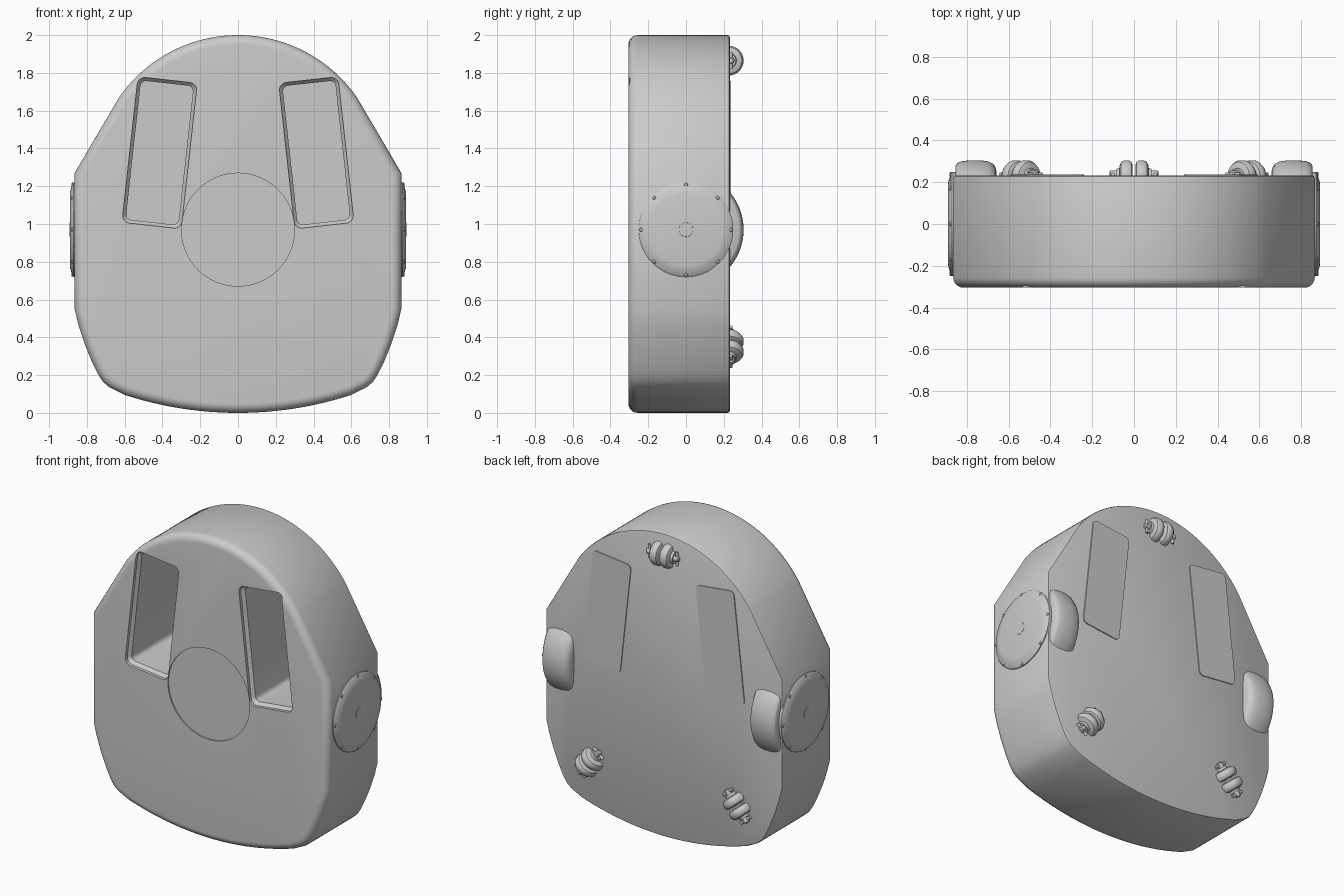
import bpy, bmesh
from math import sin, cos, pi, radians, asin
from mathutils import Vector, Matrix

if "Cube" in bpy.data.objects:
    bpy.data.objects.remove(bpy.data.objects["Cube"])

BACK, FRONT, AXLE_Z = 0.232, -0.305, 0.97


def finish(name, bm, smooth=35):
    bmesh.ops.remove_doubles(bm, verts=bm.verts, dist=1e-5)
    bmesh.ops.recalc_face_normals(bm, faces=bm.faces)
    me = bpy.data.meshes.new(name)
    bm.to_mesh(me)
    bm.free()
    ob = bpy.data.objects.new(name, me)
    bpy.context.collection.objects.link(ob)
    shade(ob, smooth)
    return ob


def shade(ob, angle=35):
    bpy.ops.object.select_all(action='DESELECT')
    ob.select_set(True)
    bpy.context.view_layer.objects.active = ob
    bpy.ops.object.shade_smooth_by_angle(angle=radians(angle))


def loft(layers):
    """Closed solid through (y, outline) layers, outlines in x-z."""
    bm = bmesh.new()
    rings = [[bm.verts.new((x, y, z)) for x, z in pts] for y, pts in layers]
    n = len(rings[0])
    for a, b in zip(rings, rings[1:]):
        for i in range(n):
            bm.faces.new((a[i], a[(i + 1) % n], b[(i + 1) % n], b[i]))
    bm.faces.new(rings[0])
    bm.faces.new(rings[-1])
    bmesh.ops.recalc_face_normals(bm, faces=bm.faces)
    return bm


def lathe(name, profile, center, axis, n=48):
    """Revolve (radius, height) points about an axis."""
    bm = bmesh.new()
    vs = [bm.verts.new((r, 0, h)) for r, h in profile]
    es = [bm.edges.new(p) for p in zip(vs, vs[1:])]
    bmesh.ops.spin(bm, geom=vs + es, cent=(0, 0, 0), axis=(0, 0, 1),
                   angle=2 * pi, steps=n, use_merge=True)
    rot = Vector(axis).to_track_quat('Z', 'Y').to_matrix().to_4x4()
    bm.transform(Matrix.Translation(center) @ rot)
    return finish(name, bm)


def round_rect(cx, cz, w, h, r, tilt):
    pts = []
    for k, (sx, sz) in enumerate([(1, 1), (-1, 1), (-1, -1), (1, -1)]):
        for i in range(6):
            t = (k + i / 5) * pi / 2
            x = sx * (w / 2 - r) + r * cos(t)
            z = sz * (h / 2 - r) + r * sin(t)
            pts.append((cx + x * cos(tilt) - z * sin(tilt),
                        cz + x * sin(tilt) + z * cos(tilt)))
    return pts


def circle(cx, cz, r, n=96):
    return [(cx + r * cos(2 * pi * i / n), cz + r * sin(2 * pi * i / n)) for i in range(n)]


def cut(ob, cutter):
    m = ob.modifiers.new("cut", 'BOOLEAN')
    m.operation, m.solver, m.object = 'DIFFERENCE', 'EXACT', cutter
    bpy.context.view_layer.objects.active = ob
    bpy.ops.object.modifier_apply(modifier=m.name)
    bpy.data.objects.remove(cutter)


# Body outline: top arc, straight shoulders and sides, bowed bottom
R = 0.766
end = asin(0.63 / R)
half = [(R * sin(end * i / 24), 2 - R + R * cos(end * i / 24)) for i in range(25)]
half += [(0.865, 1.27), (0.865, 0.55), (0.843, 0.46), (0.81, 0.36), (0.773, 0.27),
         (0.742, 0.207), (0.715, 0.165), (0.68, 0.135), (0.64, 0.115)]
RB = 1.94
half += [(x, RB - (RB * RB - x * x) ** 0.5) for x in [0.6 * (1 - i / 12) for i in range(13)]]
outline = half + [(-x, z) for x, z in reversed(half[1:-1])]

# Body shell with a rounded front edge and a slight back edge
bm = loft([(FRONT, outline), (BACK, outline)])
for y, size, seg in ((FRONT, 0.05, 6), (BACK, 0.012, 2)):
    rim = [e for e in bm.edges if all(abs(v.co.y - y) < 1e-4 for v in e.verts)]
    bmesh.ops.bevel(bm, geom=rim, offset=size, segments=seg, profile=0.5, affect='EDGES')
body = finish("body", bm)

# Hand pockets with a chamfered lip, and their back plates
for s in (1, -1):
    tilt = s * radians(6.3)
    outer = round_rect(s * 0.415, 1.377, 0.315, 0.775, 0.04, tilt)
    inner = round_rect(s * 0.415, 1.377, 0.28, 0.74, 0.03, tilt)
    cut(body, finish("pocket_cutter", loft([(-0.5, outer), (-0.285, outer),
                                            (-0.265, inner), (0.222, inner)])))
    finish("pocket_back_plate", loft([(0.224, inner), (0.238, inner)]))

# Shallow round recess on the front
cut(body, finish("recess_cutter", loft([(-0.5, circle(0, AXLE_Z, 0.299)),
                                        (FRONT + 0.008, circle(0, AXLE_Z, 0.299))])))
shade(body)

for s in (1, -1):
    # Side cover with bolts and centre cap
    lathe("side_cover", [(0, -0.02), (0.25, -0.02), (0.25, 0.006), (0.243, 0.012),
                         (0.205, 0.023), (0.195, 0.025), (0, 0.025)],
          (s * 0.865, 0, AXLE_Z), (s, 0, 0), 64)
    lathe("cover_cap", [(0, 0), (0.04, 0), (0.037, 0.003), (0, 0.003)],
          (s * 0.888, 0, AXLE_Z), (s, 0, 0))
    for i in range(8):
        a = i * pi / 4
        lathe("cover_bolt", [(0, 0), (0.011, 0), (0.011, 0.01), (0.007, 0.014), (0, 0.014)],
              (s * 0.868, 0.238 * cos(a), AXLE_Z + 0.238 * sin(a)), (s, 0, 0), 12)

    # Drive wheel: only the segment emerging from the back
    wheel = lathe("drive_wheel", [(0, -0.098), (0.24, -0.098), (0.268, -0.094), (0.288, -0.082),
                                  (0.299, -0.06), (0.305, -0.02), (0.305, 0.03), (0.300, 0.07),
                                  (0.292, 0.09), (0.28, 0.098), (0, 0.098)],
                  (s * 0.755, 0, AXLE_Z), (s, 0, 0), 96)
    bm = bmesh.new()
    bm.from_mesh(wheel.data)
    geom = list(bm.verts) + list(bm.edges) + list(bm.faces)
    bmesh.ops.bisect_plane(bm, geom=geom, plane_co=(0, 0.2, 0), plane_no=(0, -1, 0), clear_outer=True)
    bm.to_mesh(wheel.data)
    bm.free()


def caster(x, z, axis):
    """Twin-wheel caster: two rounded wheels, hub, axle pin and clips."""
    c, a = Vector((x, 0.226, z)), Vector(axis).normalized()
    side = a.cross(Vector((0, 1, 0)))
    for s in (1, -1):
        lathe("caster_wheel", [(0, -0.031), (0.058, -0.031), (0.072, -0.025), (0.079, -0.012),
                               (0.079, 0.008), (0.07, 0.024), (0.055, 0.031), (0, 0.031)],
              c + a * s * 0.038, a * s, 32)
        lathe("caster_hub", [(0, 0), (0.042, 0), (0.038, 0.018), (0, 0.018)],
              c + a * s * 0.066, a * s, 24)
        lathe("caster_pin", [(0, 0), (0.018, 0), (0.018, 0.03), (0.012, 0.036), (0, 0.036)],
              c + a * s * 0.082 + Vector((0, 0.012, 0)), a * s, 16)
        lathe("caster_clip", [(0, -0.045), (0.009, -0.045), (0.009, 0.045), (0, 0.045)],
              c + a * s * 0.1 + Vector((0, 0.012, 0)), side, 12)


caster(0, 1.865, (1, 0, 0))
caster(0.54, 0.35, (0.65, 0, -0.76))
caster(-0.54, 0.35, (-0.65, 0, -0.76))
